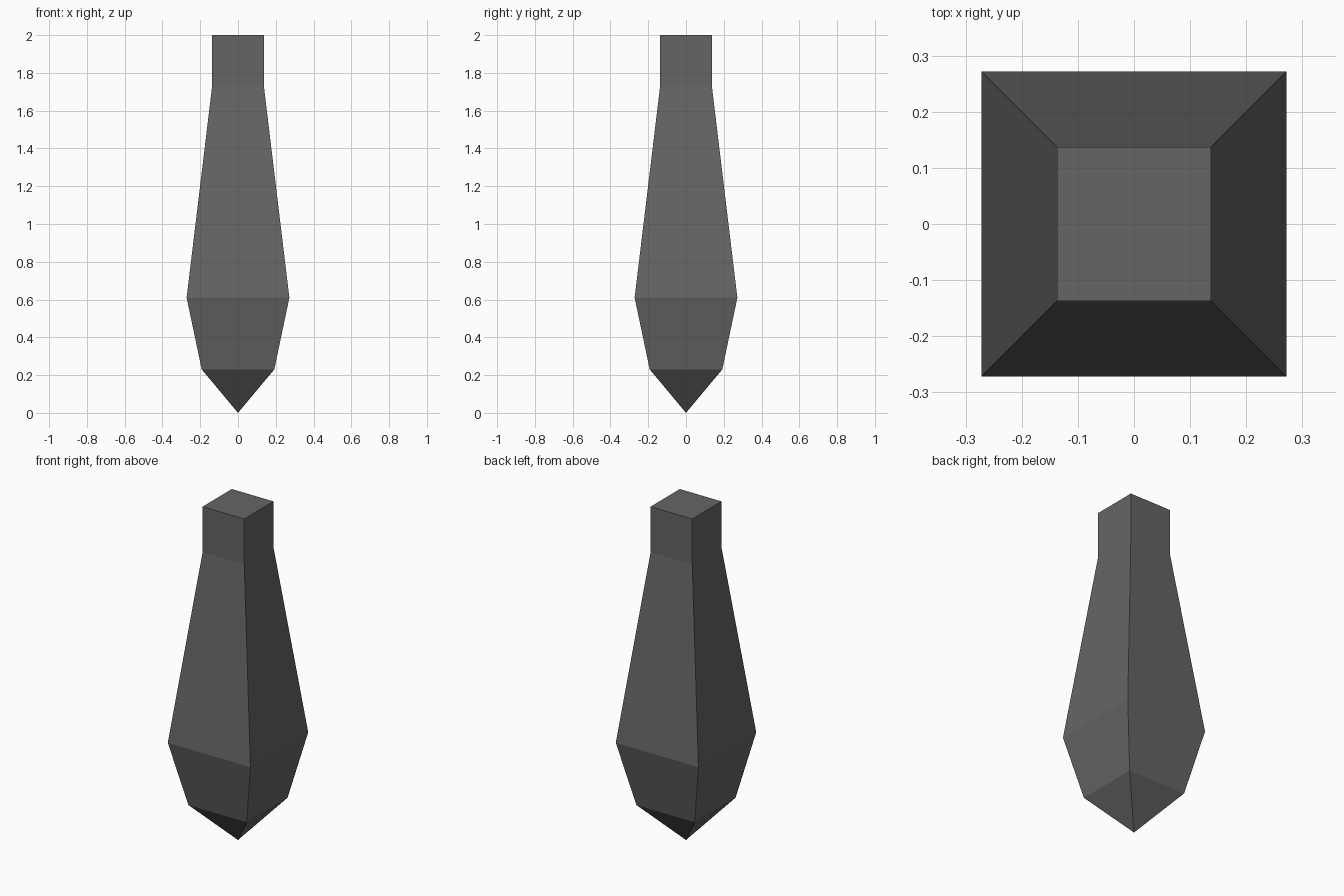
import bpy, bmesh

if "Cube" in bpy.data.objects:
    bpy.data.objects.remove(bpy.data.objects["Cube"])

# Square cross-sections from bottom to top: (height, half width)
SECTIONS = [(0.23, 0.192), (0.61, 0.272), (1.73, 0.137), (2.0, 0.137)]
CORNERS = [(-1, -1), (1, -1), (1, 1), (-1, 1)]

bm = bmesh.new()
rings = [[bm.verts.new((x * h, y * h, z)) for x, y in CORNERS] for z, h in SECTIONS]
tip = bm.verts.new((0, 0, 0))

# Pointed bottom, side walls and flat top
for i in range(4):
    j = (i + 1) % 4
    bm.faces.new((tip, rings[0][j], rings[0][i]))
    for low, high in zip(rings, rings[1:]):
        bm.faces.new((low[i], low[j], high[j], high[i]))
bm.faces.new(rings[-1])
bmesh.ops.recalc_face_normals(bm, faces=bm.faces)

mesh = bpy.data.meshes.new("faceted_spike")
bm.to_mesh(mesh)
bm.free()
spike = bpy.data.objects.new("faceted_spike", mesh)
bpy.context.collection.objects.link(spike)

# Dark grey surface
dark = bpy.data.materials.new("dark_grey")
dark.diffuse_color = (0.13, 0.13, 0.13, 1)
dark.use_nodes = True
dark.node_tree.nodes["Principled BSDF"].inputs["Base Color"].default_value = dark.diffuse_color
mesh.materials.append(dark)
